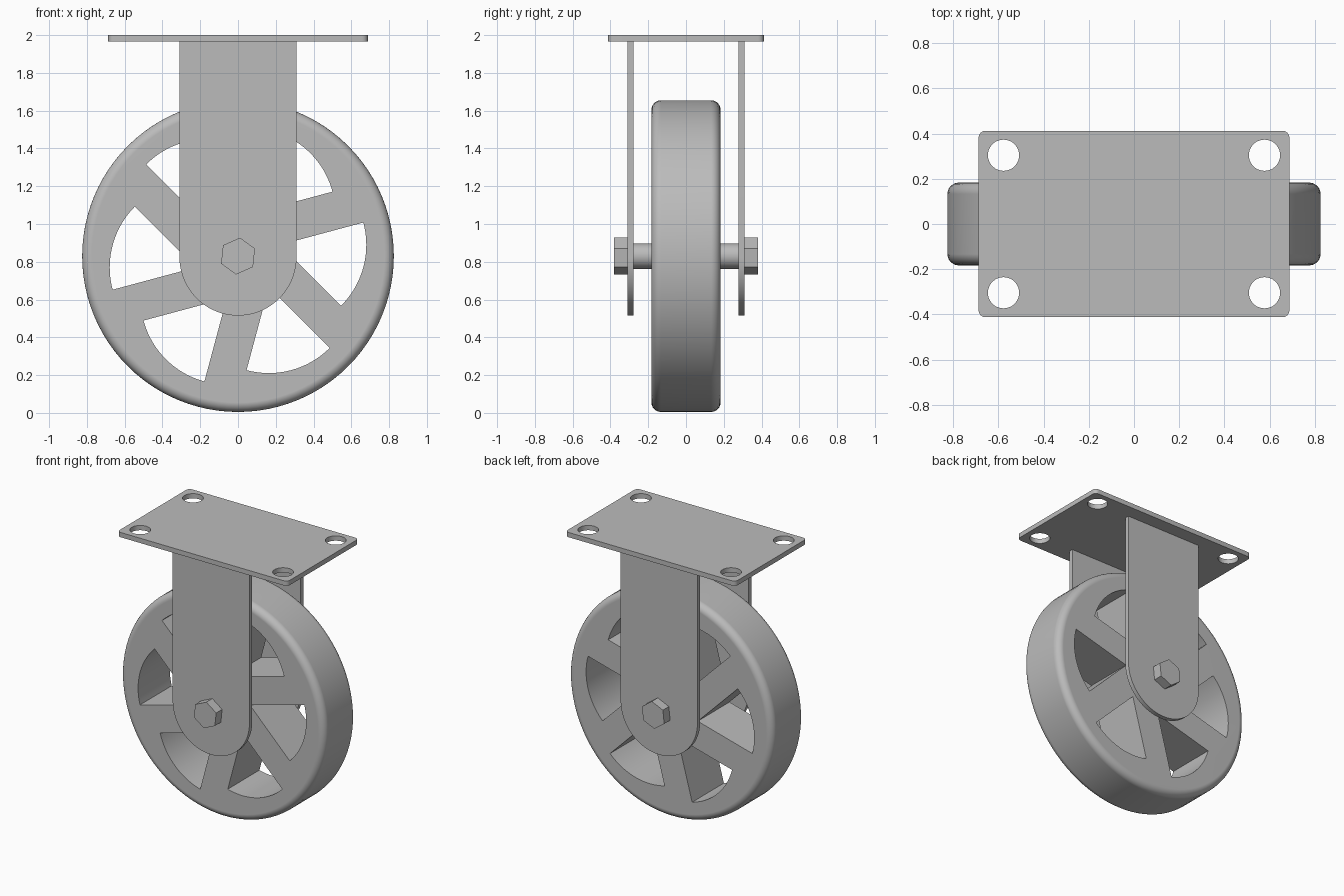
import bpy, bmesh
from math import cos, sin, pi, radians
from mathutils import Vector

old = bpy.data.objects.get("Cube")
if old:
    bpy.data.objects.remove(old, do_unlink=True)

HUB_Z = 0.83

steel = bpy.data.materials.new("plain_grey")
steel.use_nodes = True
colour = (0.5, 0.5, 0.5, 1)
steel.diffuse_color = colour
steel.node_tree.nodes["Principled BSDF"].inputs["Base Color"].default_value = colour


def arc(cx, cy, r, start, end, steps):
    """Points along an arc, angles in degrees."""
    angles = [radians(start + (end - start) * i / steps) for i in range(steps + 1)]
    return [(cx + r * cos(a), cy + r * sin(a)) for a in angles]


def circle(cx, cy, r, sides, turn=0):
    return arc(cx, cy, r, turn, turn + 360, sides)[:-1]


def extrude(name, outlines, lo, hi, axis="y"):
    """Prism from closed outlines: (x, z) along y, or (x, y) along z."""
    bm = bmesh.new()
    step = Vector((0, hi - lo, 0) if axis == "y" else (0, 0, hi - lo))
    for outline in outlines:
        verts = [bm.verts.new((a, lo, b) if axis == "y" else (a, b, lo)) for a, b in outline]
        face = bm.faces.new(verts)
        new = bmesh.ops.extrude_face_region(bm, geom=[face])["geom"]
        bmesh.ops.translate(bm, vec=step, verts=[v for v in new if isinstance(v, bmesh.types.BMVert)])
    bmesh.ops.recalc_face_normals(bm, faces=bm.faces)
    mesh = bpy.data.meshes.new(name)
    bm.to_mesh(mesh)
    bm.free()
    obj = bpy.data.objects.new(name, mesh)
    bpy.context.collection.objects.link(obj)
    mesh.materials.append(steel)
    return obj


def select(obj):
    bpy.ops.object.select_all(action="DESELECT")
    obj.select_set(True)
    bpy.context.view_layer.objects.active = obj


def cut(obj, cutter):
    """Subtract the cutter, then discard it."""
    mod = obj.modifiers.new("cut", "BOOLEAN")
    mod.operation, mod.solver, mod.object = "DIFFERENCE", "EXACT", cutter
    select(obj)
    bpy.ops.object.modifier_apply(modifier=mod.name)
    bpy.data.objects.remove(cutter, do_unlink=True)


def smooth(obj):
    select(obj)
    bpy.ops.object.shade_smooth_by_angle(angle=radians(30))


# Wheel: disc with a rounded rim
wheel = extrude("wheel", [circle(0, HUB_Z, 0.825, 96)], -0.183, 0.183)
rim = wheel.modifiers.new("rounded_rim", "BEVEL")
rim.width, rim.segments, rim.limit_method = 0.05, 6, "ANGLE"
select(wheel)
bpy.ops.object.modifier_apply(modifier=rim.name)

# Six sector windows leave swept, parallel-sided spokes
windows = []
for k in range(6):
    end = 15 + 60 * k
    cx, cz = 0.231 * cos(radians(end)), HUB_Z + 0.231 * sin(radians(end))
    windows.append([(cx, cz)] + arc(cx, cz, 0.456, end - 60, end, 20))
cut(wheel, extrude("window_cutter", windows, -0.3, 0.3))
smooth(wheel)
flat = wheel.modifiers.new("flat_sides", "WEIGHTED_NORMAL")
flat.keep_sharp = True

# Axle
smooth(extrude("axle", [circle(0, HUB_Z, 0.067, 40)], -0.31, 0.31))

# Fork plates and hexagonal bolt heads on both sides
fork_outline = [(0.31, 1.967), (-0.31, 1.967)] + arc(0, HUB_Z - 0.005, 0.31, 180, 360, 36)
for name, side in (("front", -1), ("back", 1)):
    smooth(extrude(name + "_fork", [fork_outline], side * 0.279, side * 0.311))
    extrude(name + "_bolt_head", [circle(0, HUB_Z, 0.098, 6, 84)], side * 0.31, side * 0.38)

# Mounting plate with rounded corners and four bolt holes
corners = []
for sx, sy, start in ((1, 1, 0), (-1, 1, 90), (-1, -1, 180), (1, -1, 270)):
    corners += arc(sx * 0.657, sy * 0.382, 0.03, start, start + 90, 6)
plate = extrude("mounting_plate", [corners], 1.965, 2.0, "z")
holes = [circle(sx * 0.577, sy * 0.304, 0.069, 36) for sx in (-1, 1) for sy in (-1, 1)]
cut(plate, extrude("hole_cutter", holes, 1.9, 2.1, "z"))
smooth(plate)
